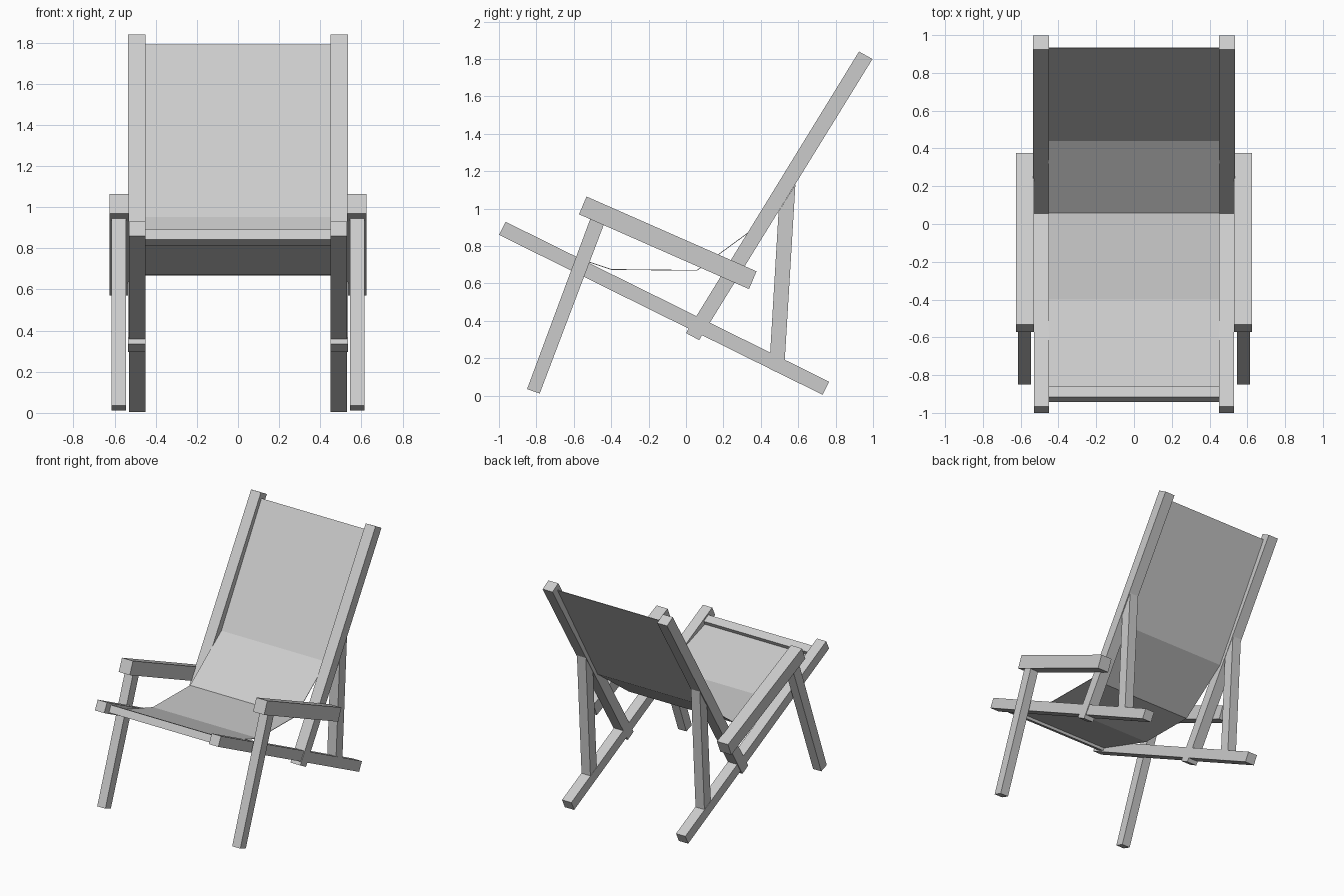
import bpy

if "Cube" in bpy.data.objects:
    bpy.data.objects.remove(bpy.data.objects["Cube"])

def extrude_yz(name, profile, x0, x1):
    """Prism: a (y, z) profile extruded from x0 to x1."""
    n = len(profile)
    verts = [(x, y, z) for x in (x0, x1) for y, z in profile]
    faces = [tuple(range(n))[::-1], tuple(range(n, 2 * n))]
    faces += [(i, (i + 1) % n, (i + 1) % n + n, i + n) for i in range(n)]
    return make(name, verts, faces)

def make(name, verts, faces):
    me = bpy.data.meshes.new(name)
    me.from_pydata(verts, [], faces)
    me.validate()
    ob = bpy.data.objects.new(name, me)
    bpy.context.collection.objects.link(ob)
    return ob

def pair(name, profile, x0, x1):
    """Right-hand bar mirrored to the left."""
    ob = extrude_yz(name, profile, x0, x1)
    ob.modifiers.new("mirror", 'MIRROR')
    return ob

# Long sloping seat rails, front tip high, rear tip on the ground
pair("seat_rail", [(-1.0, 0.86), (0.73, 0.005), (0.765, 0.075), (-0.965, 0.93)], 0.45, 0.53)
# Reclined back rails
pair("back_rail", [(0.0, 0.335), (0.07, 0.297), (0.997, 1.80), (0.925, 1.84)], 0.45, 0.535)
# Rear struts between seat rails and back rails
pair("rear_strut", [(0.445, 0.145), (0.523, 0.107), (0.585, 1.13), (0.495, 0.985)], 0.452, 0.528)
# Front legs under the armrests
pair("front_leg", [(-0.85, 0.035), (-0.782, 0.012), (-0.44, 0.913), (-0.512, 0.945)], 0.545, 0.615)
# Armrests
pair("armrest", [(-0.572, 0.97), (0.337, 0.57), (0.377, 0.665), (-0.532, 1.065)], 0.53, 0.625)
# Front crossbar joining the seat rails
extrude_yz("front_crossbar", [(-0.942, 0.842), (-0.885, 0.813), (-0.86, 0.863), (-0.917, 0.892)], -0.455, 0.455)

# Fabric sling: thin folded sheet between the rails
path = [(-0.88, 0.835), (-0.40, 0.675), (0.058, 0.67), (0.44, 0.95), (0.933, 1.79)]
verts = [(x, y, z) for y, z in path for x in (-0.452, 0.452)]
faces = [(2 * i, 2 * i + 1, 2 * i + 3, 2 * i + 2) for i in range(len(path) - 1)]
sling = make("fabric_sling", verts, faces)
solid = sling.modifiers.new("thickness", 'SOLIDIFY')
solid.thickness = 0.004
solid.offset = 0
